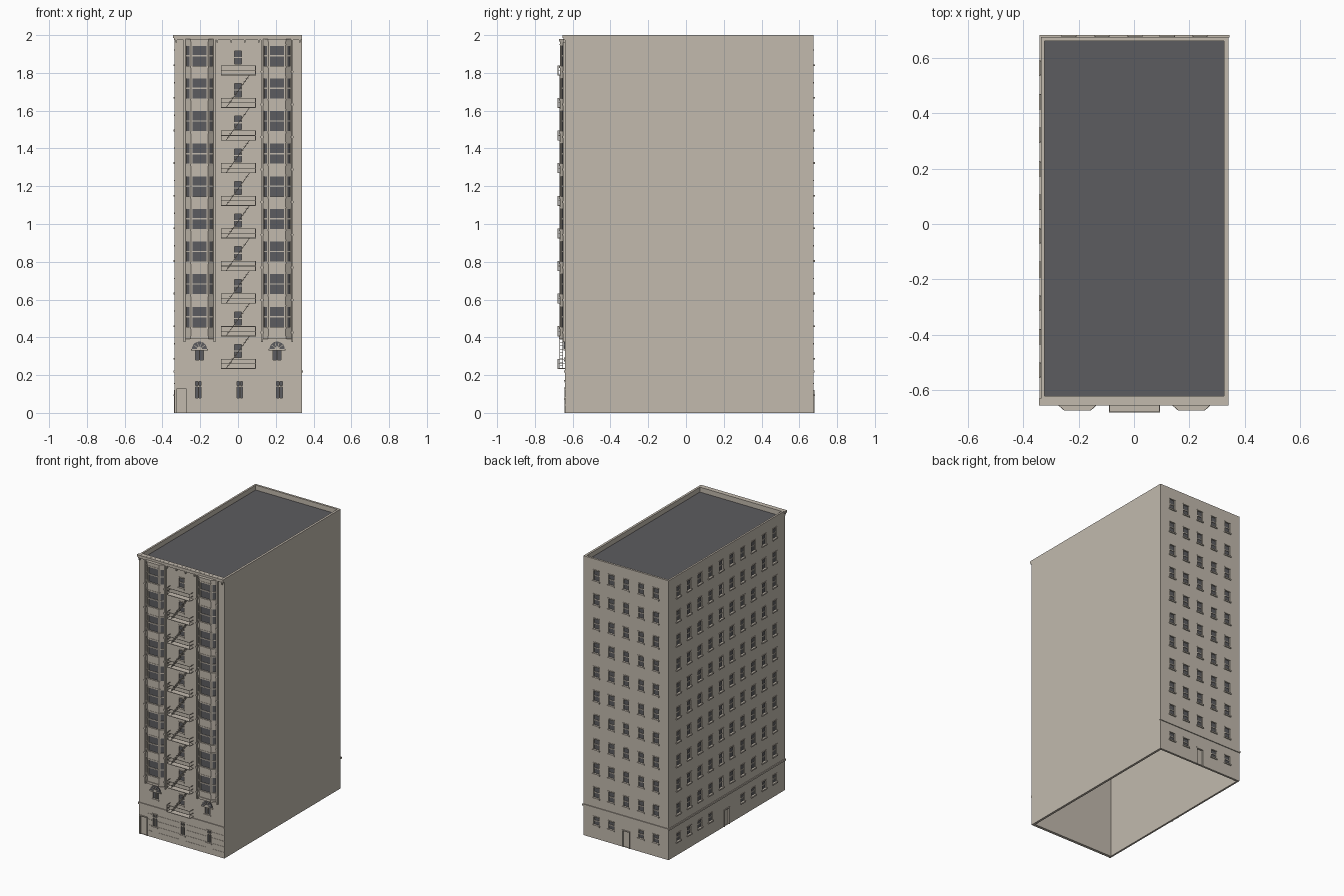
import bpy, bmesh, math
from mathutils import Matrix, Vector

if "Cube" in bpy.data.objects:
    bpy.data.objects.remove(bpy.data.objects["Cube"])


def material(name, rgb):
    m = bpy.data.materials.new(name)
    m.use_nodes = True
    m.diffuse_color = (*rgb, 1)
    m.node_tree.nodes["Principled BSDF"].inputs["Base Color"].default_value = (*rgb, 1)
    return m


MATS = [material("beige stone", (0.54, 0.49, 0.42)), material("dark grey", (0.107, 0.107, 0.115))]
STONE, DARK = 0, 1
FLOOR = 0.1727                  # storey height
ROWS = [0.327 + FLOOR * i for i in range(10)]
X0, X1, Y0, Y1, H = -0.335, 0.34, -0.64, 0.675, 2.0
WORLD = Matrix()
parts = {}


def part(name):
    return parts.setdefault(name, bmesh.new())


def wall_frame(p0, p1):
    """Local axes: x along the wall, y inward, z up."""
    u = (Vector(p1) - Vector(p0)).normalized()
    m = Matrix(((u.x, -u.y, 0, p0[0]), (u.y, u.x, 0, p0[1]), (0, 0, 1, 0), (0, 0, 0, 1)))
    return m, (Vector(p1) - Vector(p0)).length


def box(name, x0, x1, y0, y1, z0, z1, frame=WORLD, mat=STONE):
    bm = part(name)
    m = frame @ Matrix.Translation(((x0 + x1) / 2, (y0 + y1) / 2, (z0 + z1) / 2))
    new = bmesh.ops.create_cube(bm, size=1, matrix=m @ Matrix.Diagonal((x1 - x0, y1 - y0, z1 - z0, 1)))
    for f in {f for v in new["verts"] for f in v.link_faces}:
        f.material_index = mat


def prism(name, pts, direction, mat=STONE):
    """Extrude a flat outline along a direction."""
    bm = part(name)
    a = [bm.verts.new(p) for p in pts]
    b = [bm.verts.new(Vector(p) + Vector(direction)) for p in pts]
    faces = [bm.faces.new(a), bm.faces.new(b[::-1])]
    for i in range(len(a)):
        j = (i + 1) % len(a)
        faces.append(bm.faces.new((a[j], a[i], b[i], b[j])))
    for f in faces:
        f.material_index = mat
    bmesh.ops.recalc_face_normals(bm, faces=faces)


def panel(name, frame, length, z0, z1, openings, depth=0.008):
    """Wall face with rectangular recesses (u0, u1, v0, v1, material)."""
    bm = part(name)

    def quad(coords, mat=STONE):
        bm.faces.new([bm.verts.new(frame @ Vector(c)) for c in coords]).material_index = mat

    us = sorted({round(u, 5) for o in openings for u in o[:2]} | {0, length})
    vs = sorted({round(v, 5) for o in openings for v in o[2:4]} | {z0, z1})
    for a, b in zip(us, us[1:]):
        for c, d in zip(vs, vs[1:]):
            u, v = (a + b) / 2, (c + d) / 2
            if not any(o[0] < u < o[1] and o[2] < v < o[3] for o in openings):
                quad([(a, 0, c), (b, 0, c), (b, 0, d), (a, 0, d)])
    for a, b, c, d, mat in openings:
        corners = [(a, c), (b, c), (b, d), (a, d)]
        quad([(u, depth, v) for u, v in corners], mat)
        for (u, v), (s, t) in zip(corners, corners[1:] + corners[:1]):
            quad([(u, 0, v), (s, 0, t), (s, depth, t), (u, depth, v)])


def window(name, frame, u, z, w, h):
    """Sash window: recess, meeting rail, sill and lintel."""
    box(name, u - w / 2, u + w / 2, 0.004, 0.009, z - 0.003, z + 0.003, frame)
    box(name, u - w / 2 - 0.007, u + w / 2 + 0.007, -0.007, 0.002, z - h / 2 - 0.009, z - h / 2, frame)
    box(name, u - w / 2 - 0.004, u + w / 2 + 0.004, -0.003, 0.002, z + h / 2, z + h / 2 + 0.007, frame)
    return (u - w / 2, u + w / 2, z - h / 2, z + h / 2, DARK)


def door(name, frame, u, w, h):
    for s in (-1, 1):
        e = u + s * (w / 2 + 0.003)
        box(name, e - 0.003, e + 0.003, -0.004, 0.002, 0, h, frame)
    box(name, u - w / 2 - 0.006, u + w / 2 + 0.006, -0.005, 0.002, h, h + 0.007, frame)
    return (u - w / 2, u + w / 2, 0, h, STONE)


# Rear and left walls: a window grid over a ground floor with a central door
for side, p0, p1, cols, step, skip in (("back", (X1, Y1), (X0, Y1), 5, 0.118, 0.05),
                                       ("left", (X0, Y1), (X0, Y0), 10, 0.121, 0.1)):
    frame, length = wall_frame(p0, p1)
    holes = [door(side + "_door", frame, length / 2, 0.05, 0.115)]
    for i in range(cols):
        off = (i - (cols - 1) / 2) * step
        u = length / 2 + off
        holes += [window(side + "_windows", frame, u, z, 0.042, 0.072) for z in ROWS]
        if abs(off) > skip:
            holes.append(window(side + "_windows", frame, u, 0.125, 0.042, 0.055))
    panel(side + "_wall", frame, length, 0, H, holes)
    box("string_course", -0.005, length + 0.005, -0.006, 0.002, 0.213, 0.225, frame)

# Blank party wall
frame, length = wall_frame((X1, Y0), (X1, Y1))
panel("right_wall", frame, length, 0, H, [])

# Front wall: central sashes, ground floor window pairs, corner door
frame, length = wall_frame((X0, Y0), (X1, Y0))
holes = [window("front_windows", frame, -X0, z, 0.038, 0.07) for z in ROWS]
holes.append(door("front_door", frame, 0.036, 0.05, 0.128))
for x in (-0.21, 0.01, 0.22):
    for s in (-1, 1):
        u = x - X0 + s * 0.009
        holes += [(u - 0.006, u + 0.006, 0.08, 0.138, DARK), (u - 0.006, u + 0.006, 0.146, 0.166, DARK)]
    box("ground_window_trim", x - 0.024, x + 0.024, Y0 - 0.006, Y0, 0.072, 0.08)
    box("ground_window_trim", x - 0.02, x + 0.02, Y0 - 0.005, Y0, 0.166, 0.173)
BAYS = (-0.204, 0.207)
for x in BAYS:
    holes.append((x - X0 - 0.021, x - X0 + 0.021, 0.28, 0.33, DARK))
panel("front_wall", frame, length, 0, H, holes)
box("string_course", -0.005, length, -0.006, 0.002, 0.213, 0.225, frame)
for a, b in ((-0.265, -0.235), (-0.185, -0.015), (0.035, 0.195), (0.245, X1)):
    for z in (0.04, 0.08, 0.12, 0.16):
        box("stone_courses", a, b, Y0 - 0.002, Y0 + 0.001, z, z + 0.004)

# Arched fanlights below the bays
for x in BAYS:
    def arc(r, n=10):
        return [(x + r * math.cos(math.pi * i / n), Y0 - 0.006, 0.338 + r * math.sin(math.pi * i / n))
                for i in range(n + 1)]
    prism("fanlight", arc(0.04), (0, 0.006, 0), DARK)
    prism("fanlight", arc(0.013), (0, -0.003, 0))
    for i in range(1, 5):
        m = Matrix.Translation((x, Y0 - 0.007, 0.338)) @ Matrix.Rotation(-math.pi * i / 5, 4, "Y")
        box("fanlight", 0.01, 0.04, -0.002, 0.001, -0.0015, 0.0015, m)
    box("fanlight", x - 0.045, x + 0.045, Y0 - 0.008, Y0, 0.33, 0.338)
    box("fanlight", x - 0.003, x + 0.003, Y0, Y0 + 0.009, 0.28, 0.33)
    box("fanlight", x - 0.027, x + 0.027, Y0 - 0.007, Y0, 0.272, 0.28)


# Canted bay windows
def bay_outline(x, grow=0.0):
    return [(x - 0.08 - grow, Y0), (x - 0.045 - grow / 2, Y0 - 0.028 - grow),
            (x + 0.045 + grow / 2, Y0 - 0.028 - grow), (x + 0.08 + grow, Y0)]


def bay_band(name, x, z0, z1, grow):
    prism(name, [(*p, z0) for p in bay_outline(x, grow)], (0, 0, z1 - z0))


for label, x in zip(("right", "left"), BAYS):
    name = label + "_bay"
    pts = bay_outline(x)
    centres = [z + 0.01 for z in ROWS[1:]]
    for i, half in enumerate((0.011, 0.037, 0.011)):
        frame, length = wall_frame(pts[i], pts[i + 1])
        m = length / 2
        panel(name, frame, length, 0.4, 1.975,
              [(m - half, m + half, z - 0.054, z + 0.052, DARK) for z in centres], 0.005)
        for z in centres:
            box(name, m - half, m + half, 0.001, 0.006, z - 0.004, z + 0.003, frame)
    for z in centres:
        bay_band(name + "_sills", x, z - 0.066, z - 0.056, 0.004)
        bay_band(name + "_sills", x, z + 0.056, z + 0.062, 0.002)
    bay_band(name + "_base", x, 0.392, 0.408, 0.005)
    bay_band(name + "_cap", x, 1.965, 1.98, 0.004)
    for s in (-1, 1):
        e = x + s * 0.08
        box(name + "_pilasters", e - 0.005, e + 0.005, Y0 - 0.01, Y0, 0.375, 1.975)
        for z in centres:
            box(name + "_pilasters", e - 0.007, e + 0.007, Y0 - 0.013, Y0, z - 0.09, z - 0.08)

# Fire escape: landings, rails and stairs
for i in range(10):
    z, yf, yb, a, b = 0.233 + FLOOR * i, -0.679, Y0, -0.09, 0.094
    box("landings", a, b, yf, yb, z, z + 0.004)
    for h in (0.025, 0.05):
        box("railings", a, b, yf, yf + 0.003, z + h, z + h + 0.003)
        for x in (a, b - 0.003):
            box("railings", x, x + 0.003, yf, yb, z + h, z + h + 0.003)
    for x in (a, b - 0.003):
        box("railings", x, x + 0.003, yf, yf + 0.003, z, z + 0.05)
    if i < 9:
        for k in range(1, 10):
            x = -0.065 + 0.0125 * k
            box("stairs", x - 0.007, x + 0.007, -0.668, -0.652, z + FLOOR * k / 10, z + FLOOR * k / 10 + 0.002)
        for y in (-0.669, -0.653):
            prism("stairs", [(-0.066, y, z), (-0.062, y, z), (0.062, y, z + FLOOR), (0.058, y, z + FLOOR)],
                  (0, 0.002, 0))

# Cornice with dentils
box("cornice", X0 - 0.008, X1, Y0 - 0.015, Y0 + 0.01, 1.985, H - 0.0005)
box("cornice", X0 - 0.004, X1, Y0 - 0.009, Y0, 1.975, 1.985)
for i in range(10):
    x = -0.327 + 0.0727 * i
    box("dentils", x - 0.004, x + 0.004, Y0 - 0.012, Y0, 1.962, 1.978)

# Hollow shell: inner faces, rims and the sunken roof
A0, A1, B0, B1 = -0.322, 0.324, -0.62, 0.66
inner = [(A0, B0), (A0, B1), (A1, B1), (A1, B0)]
for p, q in zip(inner, inner[1:] + inner[:1]):
    panel("inner_walls", *wall_frame(p, q), 0, H, [])
bm = part("wall_rims")
outer = [(X0, Y0), (X0, Y1), (X1, Y1), (X1, Y0)]
for z in (0, H):
    for i in range(4):
        j = (i + 1) % 4
        loop = [outer[i], inner[i], inner[j], outer[j]]
        bm.faces.new([bm.verts.new((*p, z)) for p in (loop if z == 0 else loop[::-1])])
    # keep rims facing out of the shell
for f in bm.faces:
    f.normal_update()
    up = f.calc_center_median().z > 1
    if (f.normal.z > 0) != up:
        f.normal_flip()
box("roof", A0, A1, B0, B1, 1.955, 1.965, mat=DARK)
for f in part("roof").faces:
    if f.calc_center_median().z < 1.956:
        f.material_index = STONE

# Turn every part into an object
for name, bm in parts.items():
    bmesh.ops.remove_doubles(bm, verts=bm.verts, dist=0.00001)
    mesh = bpy.data.meshes.new(name)
    bm.to_mesh(mesh)
    bm.free()
    for m in MATS:
        mesh.materials.append(m)
    bpy.context.collection.objects.link(bpy.data.objects.new(name, mesh))
